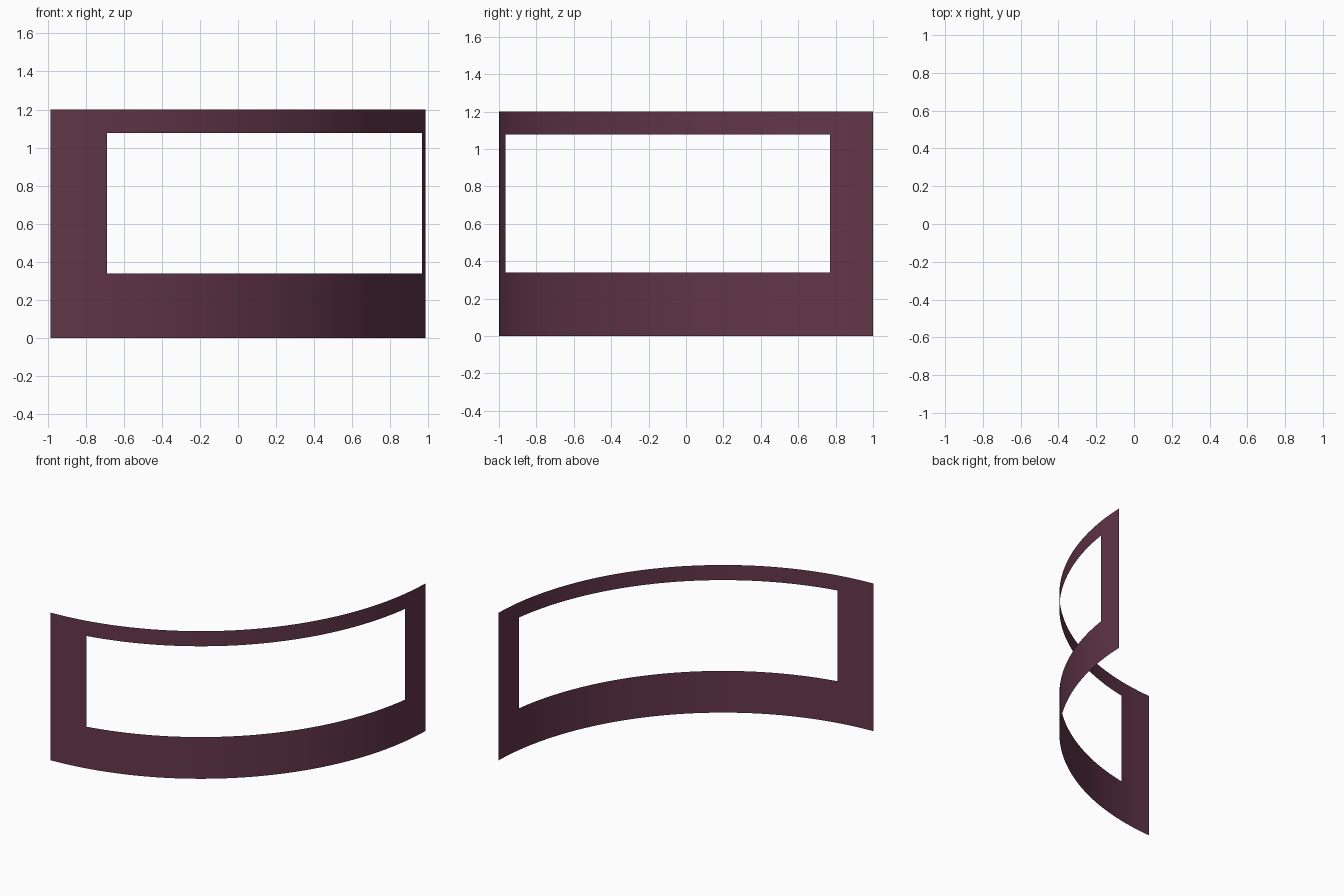
import bpy, bmesh
from math import cos, sin, radians

if "Cube" in bpy.data.objects:
    bpy.data.objects.remove(bpy.data.objects["Cube"])

# Plan curve: circular arc bulging toward +x / -y
R = 2.059
A0, A1 = radians(-87.51), radians(-1.61)
H0, H1 = radians(-79.2), radians(-8.05)      # window sides
CX = -R * (cos(A0) + cos(A1)) / 2
CY = -R * (sin(A0) + sin(A1)) / 2
LEVELS = [0.0, 0.339, 1.077, 1.2]            # sill and head of window


def span(a, b, n):
    return [a + (b - a) * i / n for i in range(n)]


angles = span(A0, H0, 6) + span(H0, H1, 52) + span(H1, A1, 5) + [A1]

# Curved sheet with a window opening
bm = bmesh.new()
cols = [[bm.verts.new((CX + R * cos(a), CY + R * sin(a), z)) for z in LEVELS]
        for a in angles]
for i in range(len(cols) - 1):
    for j in range(len(LEVELS) - 1):
        if j == 1 and 6 <= i < 58:
            continue
        bm.faces.new((cols[i][j], cols[i + 1][j], cols[i + 1][j + 1], cols[i][j + 1]))
mesh = bpy.data.meshes.new("curved_frame")
bm.to_mesh(mesh)
bm.free()
frame = bpy.data.objects.new("curved_frame", mesh)
bpy.context.collection.objects.link(frame)

mat = bpy.data.materials.new("plum")
mat.diffuse_color = (0.125, 0.038, 0.066, 1)
mat.use_nodes = True
mat.node_tree.nodes["Principled BSDF"].inputs["Base Color"].default_value = mat.diffuse_color
mesh.materials.append(mat)

bpy.context.view_layer.objects.active = frame
frame.select_set(True)
bpy.ops.object.shade_smooth_by_angle()
